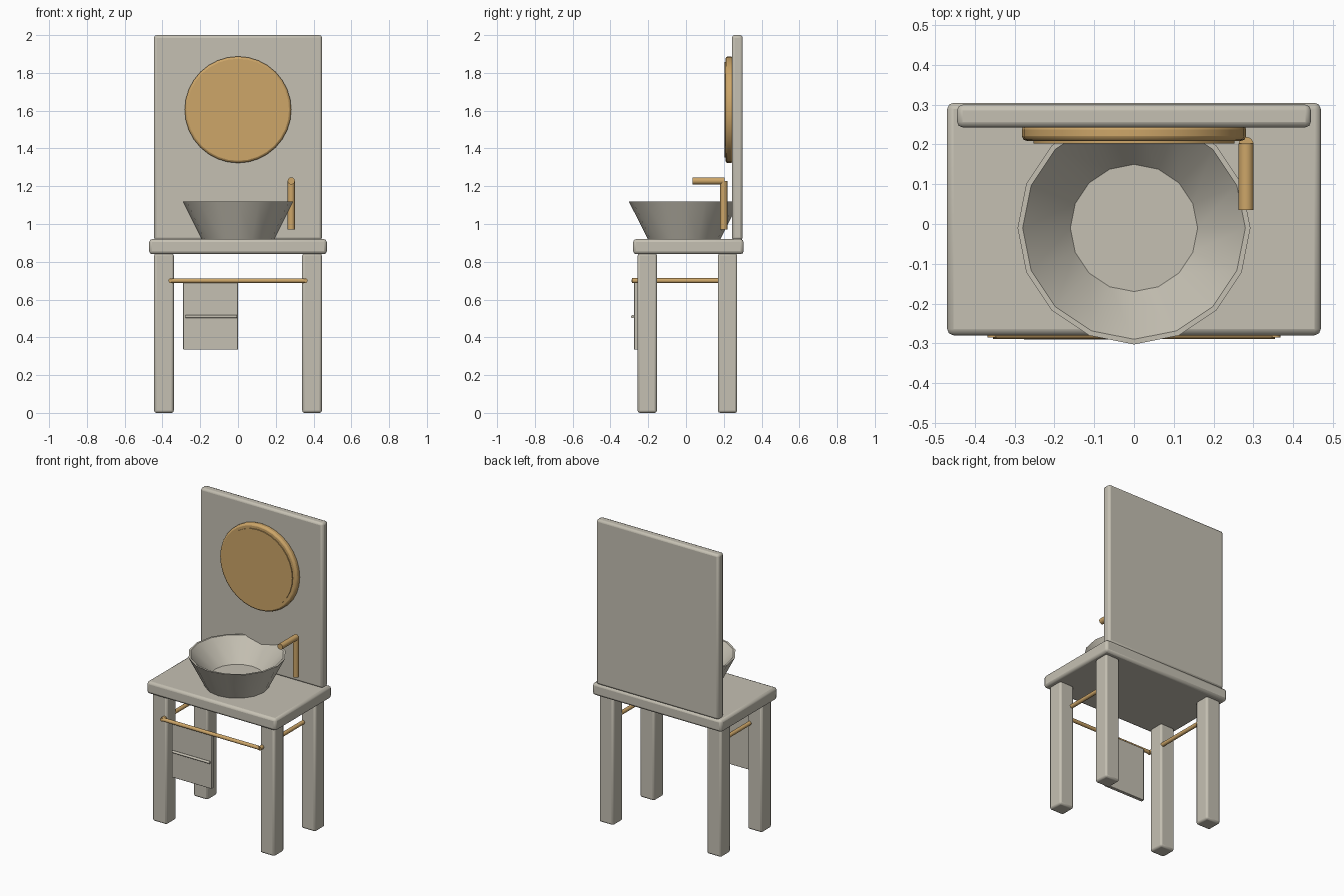
import bpy, math
from mathutils import Vector

cube = bpy.data.objects.get("Cube")
if cube:
    bpy.data.objects.remove(cube, do_unlink=True)


def material(name, rgb):
    m = bpy.data.materials.new(name)
    m.use_nodes = True
    m.diffuse_color = (*rgb, 1)
    m.node_tree.nodes["Principled BSDF"].inputs["Base Color"].default_value = (*rgb, 1)
    return m


stone = material("warm grey", (0.56, 0.53, 0.45))
brass = material("brass", (0.61, 0.38, 0.14))


def finish(ob, name, mat, bevel=0.0):
    ob.name = name
    ob.data.materials.clear()
    ob.data.materials.append(mat)
    bpy.ops.object.transform_apply(location=False, rotation=True, scale=True)
    if bevel:
        mod = ob.modifiers.new("Soft edges", "BEVEL")
        mod.width = bevel
        mod.segments = 2
        mod.limit_method = "ANGLE"
        mod.angle_limit = math.radians(40)
    bpy.ops.object.shade_smooth_by_angle(angle=math.radians(35))
    return ob


def box(name, low, high, mat, bevel):
    low, high = Vector(low), Vector(high)
    bpy.ops.mesh.primitive_cube_add(size=1, location=(low + high) / 2)
    ob = bpy.context.object
    ob.scale = high - low
    return finish(ob, name, mat, bevel)


def rod(name, start, end, radius, mat, sides=16, bevel=0.0):
    start, end = Vector(start), Vector(end)
    bpy.ops.mesh.primitive_cylinder_add(vertices=sides, radius=radius,
                                        depth=(end - start).length,
                                        location=(start + end) / 2)
    ob = bpy.context.object
    ob.rotation_euler = (end - start).to_track_quat("Z", "Y").to_euler()
    return finish(ob, name, mat, bevel)


def lathe(name, profile, sides, centre, mat):
    verts, faces = [], []
    for r, z in profile:
        for i in range(sides):
            a = math.tau * i / sides
            verts.append((r * math.sin(a), r * math.cos(a), z))
    for k in range(len(profile) - 1):
        for i in range(sides):
            j = (i + 1) % sides
            faces.append((k * sides + i, (k + 1) * sides + i,
                          (k + 1) * sides + j, k * sides + j))
    # Close both ends of the profile
    faces.append(tuple(range(sides)))
    faces.append(tuple(reversed(range(len(verts) - sides, len(verts)))))
    mesh = bpy.data.meshes.new(name)
    mesh.from_pydata(verts, [], faces)
    ob = bpy.data.objects.new(name, mesh)
    ob.location = centre
    bpy.context.collection.objects.link(ob)
    bpy.ops.object.select_all(action="DESELECT")
    ob.select_set(True)
    bpy.context.view_layer.objects.active = ob
    return finish(ob, name, mat)


# Counter and splash panel
box("counter_top", (-0.47, -0.28, 0.84), (0.47, 0.305, 0.92), stone, 0.016)
box("back_panel", (-0.445, 0.243, 0.915), (0.445, 0.3, 2), stone, 0.014)

# Legs and side rails
for side, s in (("left", 1), ("right", -1)):
    for end, y in (("front", -0.205), ("back", 0.22)):
        box(f"{end}_{side}_leg", (s * 0.392 - 0.052, y - 0.051, 0),
            (s * 0.392 + 0.052, y + 0.051, 0.845), stone, 0.012)
    rod(f"{side}_side_rail", (s * 0.355, -0.285, 0.7), (s * 0.355, 0.22, 0.7), 0.013, brass)

# Front rail with hanging towel
rod("front_rail", (-0.355, -0.277, 0.7), (0.355, -0.277, 0.7), 0.012, brass)
box("towel", (-0.29, -0.275, 0.335), (0, -0.253, 0.69), stone, 0.003)
rod("towel_trim", (-0.277, -0.283, 0.51), (-0.006, -0.283, 0.51), 0.008, stone, 12)

# Vessel basin
lathe("basin", [(0.19, 0.915), (0.293, 1.12), (0.28, 1.12), (0.16, 0.98)],
      16, (0, -0.01, 0), stone)

# Tap
rod("tap_post", (0.282, 0.2, 0.97), (0.282, 0.2, 1.228), 0.019, brass)
rod("tap_spout", (0.282, 0.035, 1.228), (0.282, 0.203, 1.228), 0.019, brass)

# Round mirror
rod("mirror_frame", (0, 0.25, 1.605), (0, 0.209, 1.605), 0.282, brass, 32, 0.012)
rod("mirror_glass", (0, 0.23, 1.605), (0, 0.203, 1.605), 0.253, brass, 32)
